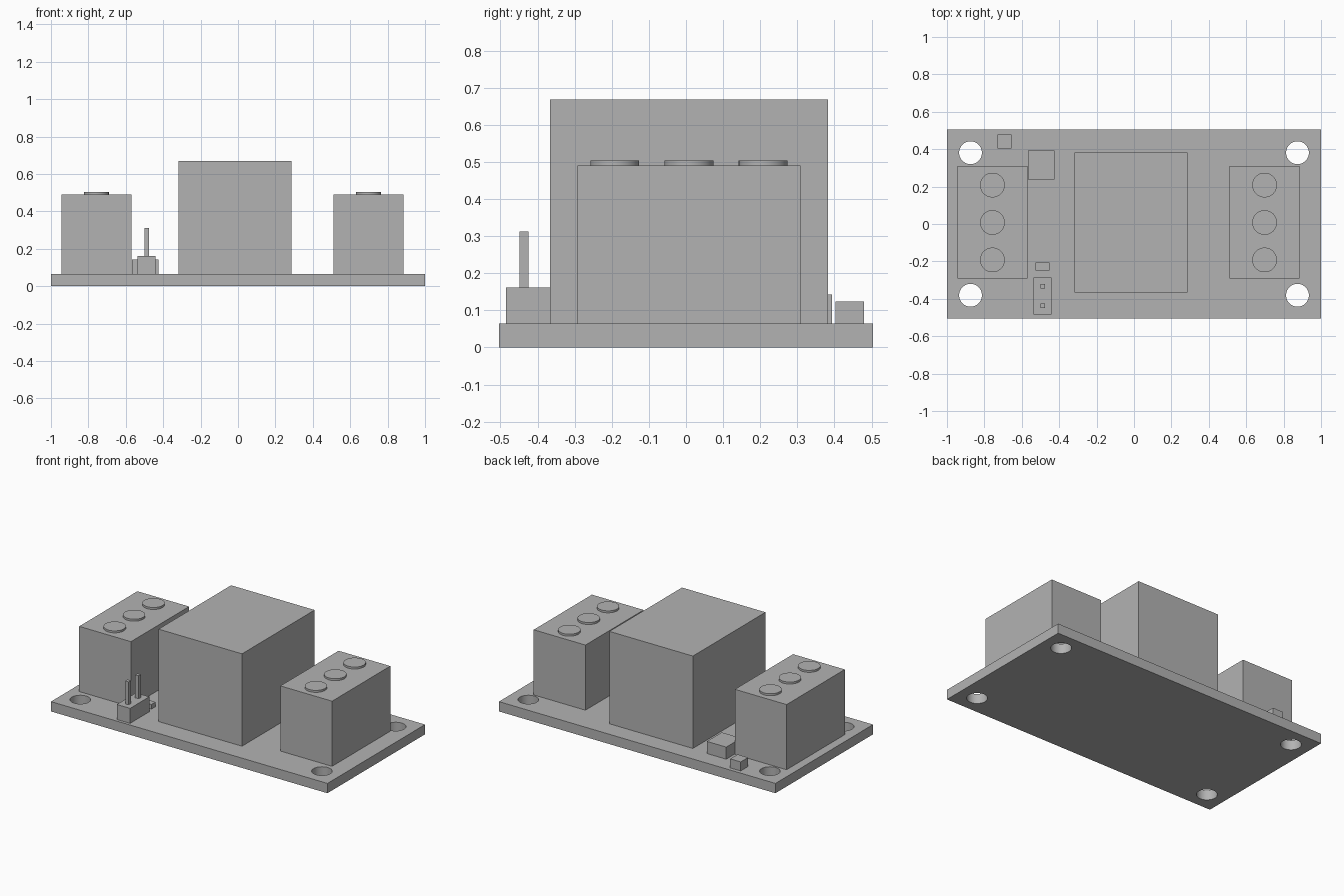
import bpy
import math

if "Cube" in bpy.data.objects:
    bpy.data.objects.remove(bpy.data.objects["Cube"])

grey = bpy.data.materials.new("plain grey")
grey.diffuse_color = (0.45, 0.45, 0.45, 1)
grey.use_nodes = True
grey.node_tree.nodes["Principled BSDF"].inputs["Base Color"].default_value = grey.diffuse_color

BOARD_TOP = 0.064
TERMINAL_TOP = 0.49


def box(name, x0, x1, y0, y1, z0, z1):
    bpy.ops.mesh.primitive_cube_add(
        size=1, location=((x0 + x1) / 2, (y0 + y1) / 2, (z0 + z1) / 2))
    ob = bpy.context.object
    ob.name = name
    ob.scale = (x1 - x0, y1 - y0, z1 - z0)
    bpy.ops.object.transform_apply(location=False, rotation=False, scale=True)
    ob.data.materials.append(grey)
    return ob


def circle(cx, cy, r, n=48):
    return [(cx + r * math.cos(2 * math.pi * i / n),
             cy + r * math.sin(2 * math.pi * i / n)) for i in range(n)]


# Circuit board: rectangle outline with four mounting holes, extruded
outlines = [[(-1, -0.504), (1, -0.504), (1, 0.504), (-1, 0.504)]]
outlines += [circle(sx * 0.874, sy * 0.381, 0.061) for sx in (-1, 1) for sy in (-1, 1)]
curve = bpy.data.curves.new("circuit_board", 'CURVE')
curve.dimensions = '2D'
curve.fill_mode = 'BOTH'
curve.extrude = BOARD_TOP / 2
for pts in outlines:
    spline = curve.splines.new('POLY')
    spline.points.add(len(pts) - 1)
    for p, (x, y) in zip(spline.points, pts):
        p.co = (x, y, 0, 1)
    spline.use_cyclic_u = True
board = bpy.data.objects.new("circuit_board", curve)
bpy.context.collection.objects.link(board)
board.location.z = BOARD_TOP / 2
curve.materials.append(grey)
bpy.context.view_layer.objects.active = board
board.select_set(True)
bpy.ops.object.convert(target='MESH')
board = bpy.context.object
# Weld the caps to the walls
bpy.ops.object.mode_set(mode='EDIT')
bpy.ops.mesh.select_all(action='SELECT')
bpy.ops.mesh.remove_doubles(threshold=0.0001)
bpy.ops.mesh.normals_make_consistent(inside=False)
bpy.ops.object.mode_set(mode='OBJECT')
bpy.ops.object.shade_smooth_by_angle(angle=math.radians(30))

# Relay block
box("relay", -0.318, 0.286, -0.367, 0.383, BOARD_TOP, 0.668)

# Terminal blocks with three screw heads each
for side, cx in (("left", -0.757), ("right", 0.698)):
    box(side + "_terminal", cx - 0.187, cx + 0.187, -0.292, 0.309, BOARD_TOP, TERMINAL_TOP)
    for i in range(3):
        bpy.ops.mesh.primitive_cylinder_add(
            vertices=48, radius=0.066, depth=0.013,
            location=(cx, -0.192 + 0.2 * i, TERMINAL_TOP + 0.0065))
        screw = bpy.context.object
        screw.name = f"{side}_screw_{i + 1}"
        screw.data.materials.append(grey)
        bpy.ops.object.shade_smooth_by_angle(angle=math.radians(30))

# Pin header with two square pins
box("pin_header", -0.537, -0.441, -0.485, -0.286, BOARD_TOP, 0.162)
for i, y in enumerate((-0.437, -0.334)):
    box(f"header_pin_{i + 1}", -0.501, -0.477, y - 0.012, y + 0.012, 0.162, 0.312)

# Small surface-mounted parts
box("resistor", -0.527, -0.452, -0.248, -0.206, BOARD_TOP, 0.094)
box("transistor", -0.566, -0.426, 0.239, 0.393, BOARD_TOP, 0.143)
box("indicator_lamp", -0.731, -0.655, 0.403, 0.479, BOARD_TOP, 0.123)
